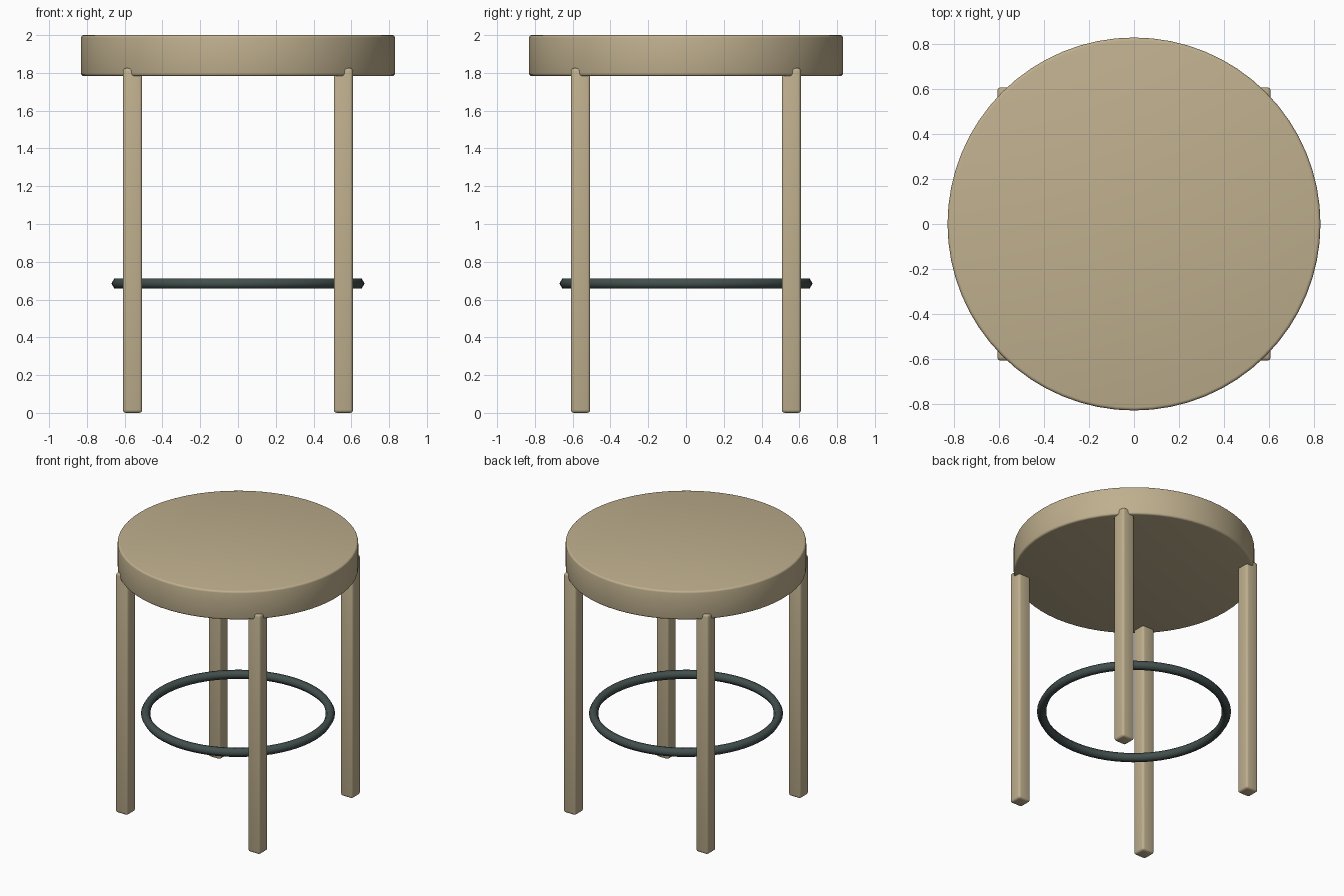
import bpy, math

if "Cube" in bpy.data.objects:
    bpy.data.objects.remove(bpy.data.objects["Cube"])

def material(name, rgb):
    m = bpy.data.materials.new(name)
    m.diffuse_color = (*rgb, 1)
    m.use_nodes = True
    m.node_tree.nodes["Principled BSDF"].inputs["Base Color"].default_value = m.diffuse_color
    return m

wood = material("light wood", (0.52, 0.43, 0.27))
metal = material("dark green metal", (0.055, 0.08, 0.075))

def finish(name, mat, bevel=0, angle=40):
    o = bpy.context.object
    o.name = name
    o.data.materials.append(mat)
    if bevel:
        bpy.ops.object.transform_apply(location=False, rotation=False, scale=True)
        b = o.modifiers.new("rounded edges", 'BEVEL')
        b.width = bevel
        b.segments = 3
        b.limit_method = 'ANGLE'
        b.angle_limit = math.radians(40)
        bpy.ops.object.modifier_apply(modifier=b.name)
    bpy.ops.object.shade_smooth_by_angle(angle=math.radians(angle))

# Round seat
bpy.ops.mesh.primitive_cylinder_add(vertices=64, radius=0.831, depth=0.217,
                                    location=(0, 0, 1.8915))
finish("seat", wood, 0.014)

# Four square legs, let slightly into the seat
LEG_TOP = 1.825
for sx, side in ((-1, "left"), (1, "right")):
    for sy, end in ((-1, "front"), (1, "back")):
        bpy.ops.mesh.primitive_cube_add(size=1, location=(sx * 0.558, sy * 0.558, LEG_TOP / 2))
        bpy.context.object.scale = (0.102, 0.102, LEG_TOP)
        finish(f"{end}_{side}_leg", wood, 0.016)

# Footrest ring
bpy.ops.mesh.primitive_torus_add(major_segments=64, minor_segments=6, major_radius=0.638,
                                 minor_radius=0.032, location=(0, 0, 0.685))
finish("footrest_ring", metal, angle=70)
